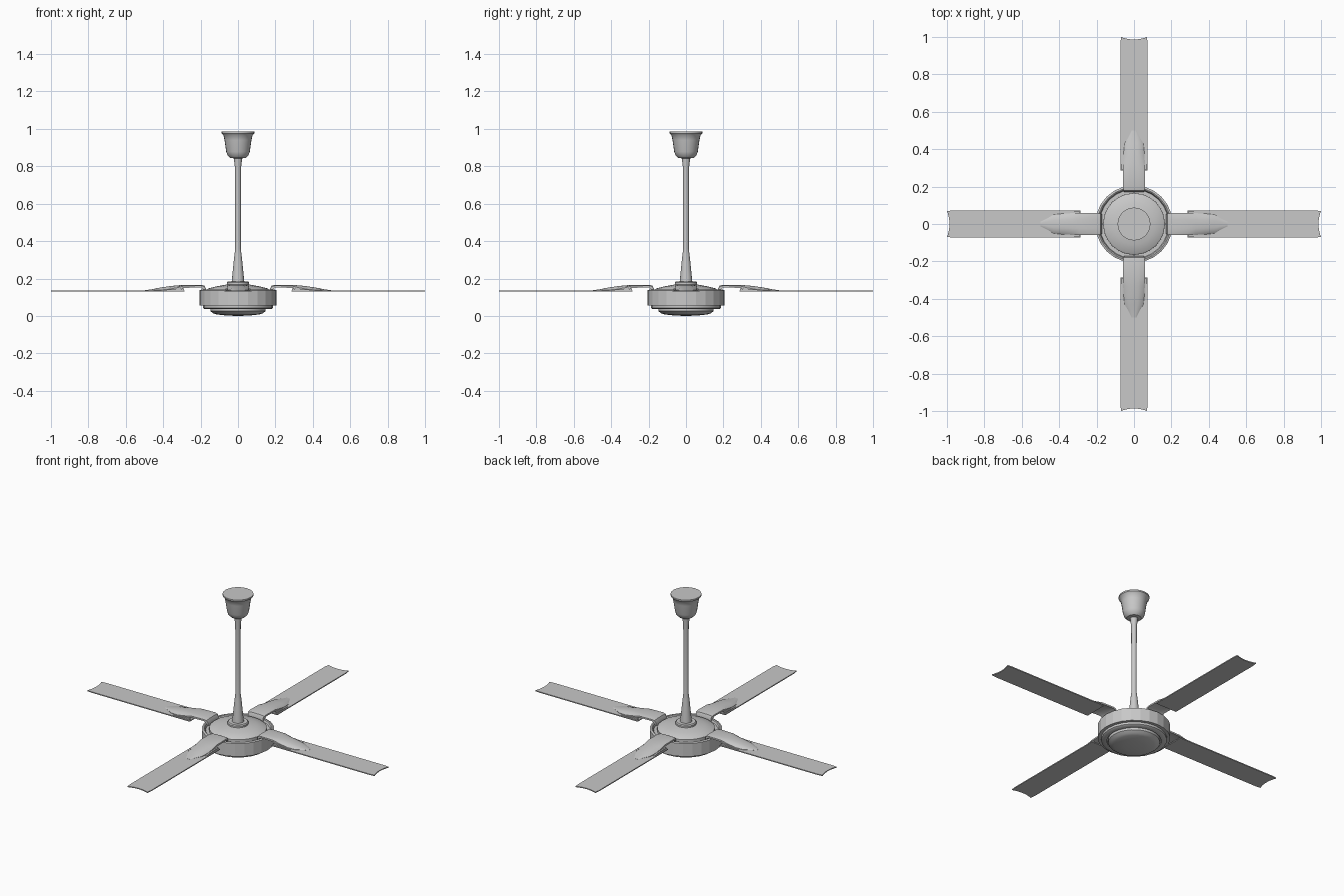
import bpy
import bmesh
import math

cube = bpy.data.objects.get("Cube")
if cube:
    bpy.data.objects.remove(cube, do_unlink=True)

# One plain grey for the whole fan
grey = bpy.data.materials.new("plain_grey")
grey.use_nodes = True
colour = (0.58, 0.58, 0.58, 1)
grey.diffuse_color = colour
grey.node_tree.nodes["Principled BSDF"].inputs["Base Color"].default_value = colour


def finish(name, bm, angle=0, turn=0):
    """Turn a bmesh into a named object, smooth below the given angle."""
    bmesh.ops.remove_doubles(bm, verts=bm.verts, dist=0.0001)
    bmesh.ops.recalc_face_normals(bm, faces=bm.faces)
    mesh = bpy.data.meshes.new(name)
    bm.to_mesh(mesh)
    bm.free()
    mesh.materials.append(grey)
    ob = bpy.data.objects.new(name, mesh)
    bpy.context.collection.objects.link(ob)
    ob.rotation_euler.z = turn
    if angle:
        bpy.ops.object.select_all(action='DESELECT')
        ob.select_set(True)
        bpy.context.view_layer.objects.active = ob
        bpy.ops.object.shade_smooth_by_angle(angle=math.radians(angle))
    return ob


def lathe(name, profile, sides=24, angle=35):
    """Spin a (radius, height) profile around the z axis."""
    bm = bmesh.new()
    verts = [bm.verts.new((r, 0, z)) for r, z in profile]
    edges = [bm.edges.new(pair) for pair in zip(verts, verts[1:])]
    bmesh.ops.spin(bm, geom=verts + edges, cent=(0, 0, 0), axis=(0, 0, 1),
                   angle=math.tau, steps=sides, use_merge=True)
    return finish(name, bm, angle)


def loft(name, rings, angle, turn):
    """Skin closed rings; each ring runs over the top and back underneath."""
    bm = bmesh.new()
    loops = [[bm.verts.new(p) for p in ring] for ring in rings]
    n = len(loops[0])
    for a, b in zip(loops, loops[1:]):
        for i in range(n):
            j = (i + 1) % n
            bm.faces.new((a[i], a[j], b[j], b[i]))
    for end in (loops[0], loops[-1]):
        for i in range(n // 2 - 1):
            bm.faces.new((end[i], end[i + 1], end[n - 2 - i], end[n - 1 - i]))
    return finish(name, bm, angle, turn)


# Ceiling canopy
lathe("ceiling_canopy", [(0, 0.985), (0.088, 0.985), (0.088, 0.976), (0.078, 0.966),
                         (0.072, 0.94), (0.063, 0.878), (0.056, 0.858),
                         (0.042, 0.845), (0, 0.84)])

# Down rod with its flared lower cover
lathe("down_rod", [(0, 0.86), (0.023, 0.86), (0.021, 0.83), (0.016, 0.79),
                   (0.015, 0.36), (0.021, 0.31), (0.027, 0.25), (0.034, 0.18),
                   (0, 0.18)], 16)

# Motor: collar, domed top, faceted wall and stepped underside
lathe("rod_collar", [(0, 0.184), (0.055, 0.184), (0.06, 0.178), (0.06, 0.15), (0, 0.15)])
lathe("motor_dome", [(0, 0.17), (0.06, 0.168), (0.11, 0.159), (0.158, 0.147),
                     (0.165, 0.142), (0.165, 0.12), (0, 0.12)])
lathe("motor_wall", [(0, 0.125), (0.185, 0.125), (0.19, 0.138), (0.196, 0.141),
                     (0.207, 0.137), (0.207, 0.055), (0.188, 0.055),
                     (0.188, 0.06), (0, 0.06)], 24, 0)
lathe("lower_ring", [(0, 0.07), (0.187, 0.07), (0.187, 0.042), (0.178, 0.036),
                     (0.155, 0.036), (0.155, 0.045), (0, 0.045)])
lathe("bottom_bowl", [(0, 0.05), (0.148, 0.05), (0.148, 0.026), (0.132, 0.014),
                      (0.115, 0.008), (0.06, 0.002), (0, 0)])

# Arm stations: distance out, half width, crown height, edge height, thickness
ARM = [(0.172, 0.052, 0.145, 0.143, 0.02), (0.18, 0.056, 0.162, 0.158, 0.02),
       (0.2, 0.058, 0.166, 0.162, 0.01), (0.29, 0.058, 0.166, 0.16, 0.01),
       (0.33, 0.058, 0.163, 0.15, 0.012), (0.38, 0.056, 0.157, 0.141, 0.01),
       (0.43, 0.05, 0.149, 0.138, 0.008), (0.457, 0.034, 0.143, 0.137, 0.006),
       (0.5, 0.012, 0.137, 0.136, 0.002)]
ACROSS = [-1, -0.8, -0.4, 0, 0.4, 0.8, 1]


def arm_ring(x, half, crown, edge, thick):
    top = [(x, t * half, edge + (crown - edge) * (1 - t ** 4)) for t in ACROSS]
    return top + [(px, py, pz - thick) for px, py, pz in reversed(top)]


def blade_ring(x, half, dip):
    top = [(x - dip * (1 - t * t), t * half, 0.136) for t in ACROSS]
    return top + [(px, py, 0.13) for px, py, pz in reversed(top)]


def box_ring(x, y, half, low, high):
    return [(x, y - half, high), (x, y + half, high), (x, y + half, low), (x, y - half, low)]


# Four arms, each with clips and a notched flat blade
for k, side in enumerate(("left", "back", "right", "front")):
    turn = k * math.pi / 2
    loft(side + "_arm", [arm_ring(*s) for s in ARM], 40, turn)
    loft(side + "_blade", [blade_ring(0.285, 0.073, 0), blade_ring(0.6, 0.073, 0),
                           blade_ring(0.97, 0.073, 0), blade_ring(0.99, 0.07, 0.004),
                           blade_ring(1.0, 0.07, 0.014)], 30, turn)
    for y in (-0.061, 0.061):
        loft(side + "_blade_clip", [box_ring(0.29, y, 0.005, 0.132, 0.146),
                                    box_ring(0.41, y, 0.005, 0.132, 0.138)], 0, turn)
